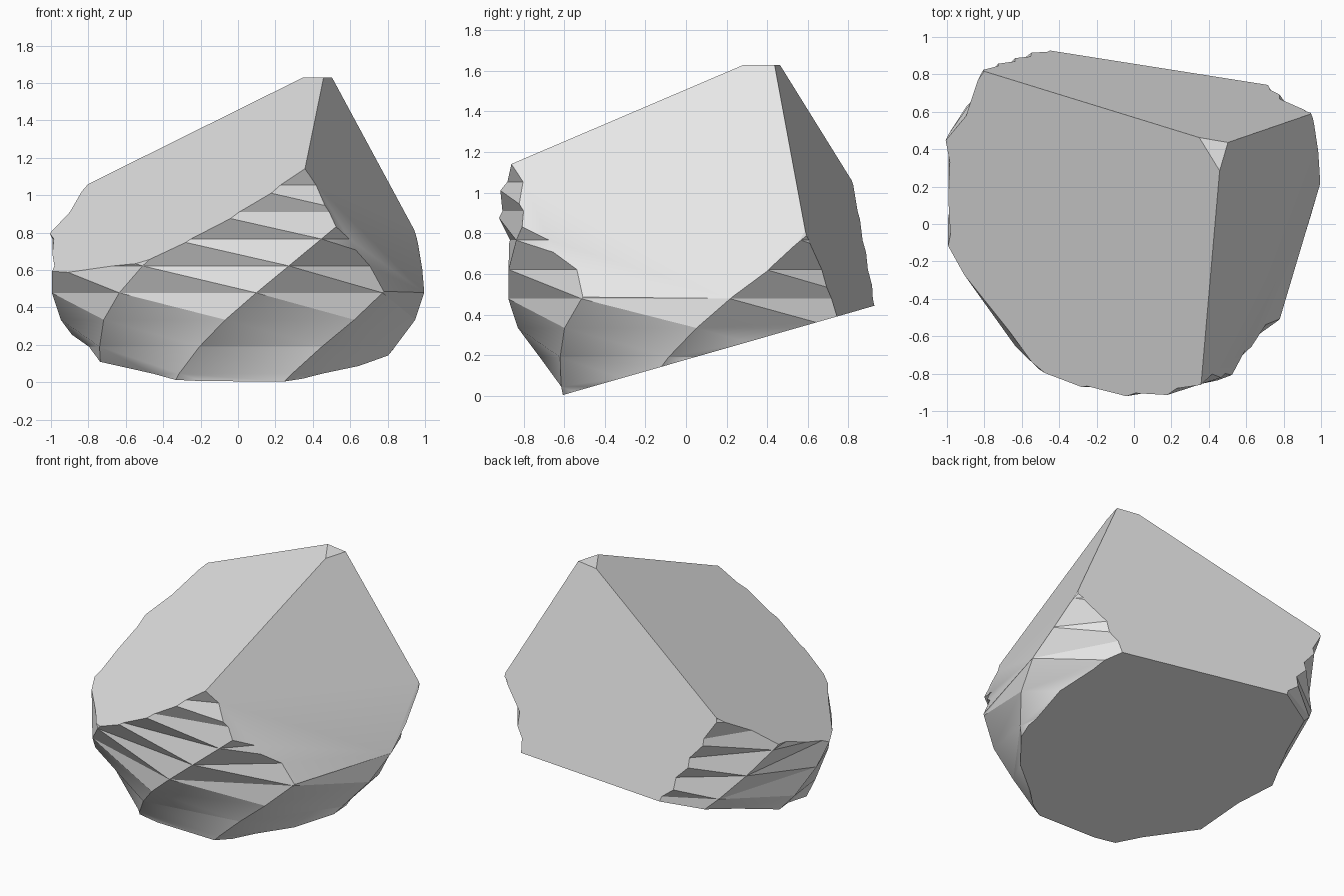
import bpy, bmesh
from math import cos, sin, radians
from mathutils import Vector

cube = bpy.data.objects.get("Cube")
if cube:
    bpy.data.objects.remove(cube)

SIDES = 8
TWIST = 9.7           # degrees gained per ring
STEP = 0.144          # height between rings
START = -0.098        # height of the lowest ring
CENTRE_Y = 0.12
RADII = [0.72, 0.79, 0.865, 0.95, 1.0, 1.03, 1.055, 1.085, 1.095,
         1.09, 1.07, 1.04, 1.0]

# Twisted eight-sided barrel
bm = bmesh.new()
rings = []
for level, radius in enumerate(RADII):
    ring = []
    for i in range(SIDES):
        a = radians(-123.2 + TWIST * level + 360 / SIDES * i)
        ring.append(bm.verts.new((radius * cos(a), CENTRE_Y + radius * sin(a),
                                  START + STEP * level)))
    rings.append(ring)
for low, high in zip(rings, rings[1:]):
    for i in range(SIDES):
        j = (i + 1) % SIDES
        bm.faces.new((low[i], low[j], high[i]))
        bm.faces.new((low[j], high[j], high[i]))
bm.faces.new(rings[0][::-1])
bm.faces.new(rings[-1])


def slice_off(point, normal):
    """Cut away everything beyond a plane and close the cut."""
    bmesh.ops.bisect_plane(bm, geom=bm.verts[:] + bm.edges[:] + bm.faces[:],
                           dist=1e-5, plane_co=point, plane_no=normal,
                           clear_outer=True)
    rim = [e for e in bm.edges if e.is_boundary]
    bmesh.ops.holes_fill(bm, edges=rim, sides=0)


# Flat cuts: sloping base, then three planes meeting at the peak
peak = Vector((0.47, 0.425, 1.69))
to_left = Vector((-0.78, 0.81, 1.07)) - peak
to_front = Vector((0.36, -0.84, 1.15)) - peak
to_right = Vector((0.95, 0.59, 0.80)) - peak
slice_off(Vector((0, -0.62, 0)), Vector((0, 0.275, -0.96)).normalized())
for a, b in ((to_right, to_left), (to_front, to_right), (to_left, to_front)):
    slice_off(peak, a.cross(b).normalized())

bmesh.ops.recalc_face_normals(bm, faces=bm.faces[:])
mesh = bpy.data.meshes.new("cut_stone")
bm.to_mesh(mesh)
bm.free()
stone = bpy.data.objects.new("cut_stone", mesh)
bpy.context.collection.objects.link(stone)

# Plain grey
grey = bpy.data.materials.new("light_grey")
grey.use_nodes = True
colour = (0.8, 0.8, 0.8, 1)
grey.diffuse_color = colour
grey.node_tree.nodes["Principled BSDF"].inputs["Base Color"].default_value = colour
mesh.materials.append(grey)

bpy.ops.object.select_all(action='DESELECT')
stone.select_set(True)
bpy.context.view_layer.objects.active = stone
bpy.ops.object.shade_smooth_by_angle(angle=radians(30))
